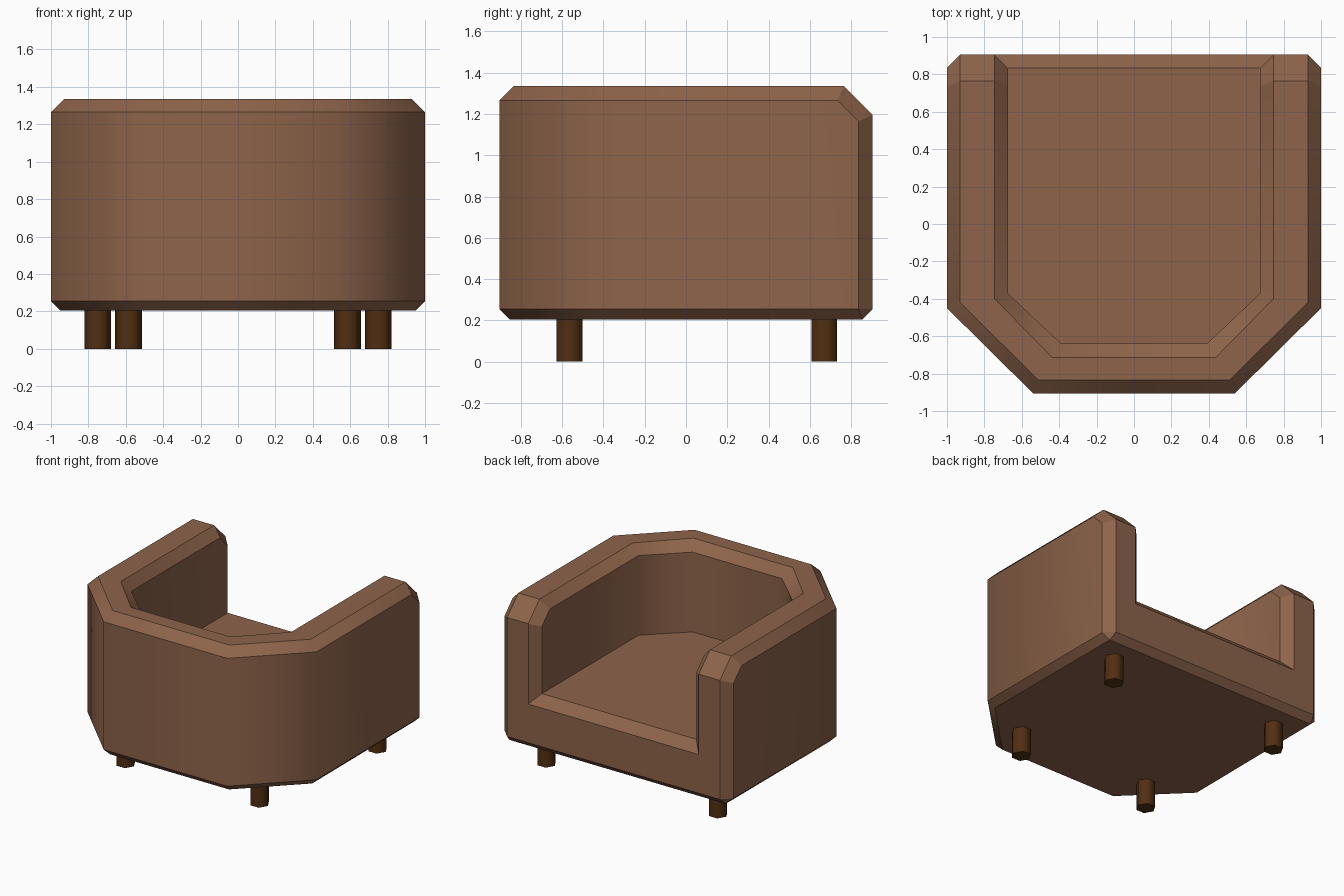
import bpy, bmesh, math

if "Cube" in bpy.data.objects:
    bpy.data.objects.remove(bpy.data.objects["Cube"])


def material(name, rgb):
    m = bpy.data.materials.new(name)
    m.diffuse_color = (*rgb, 1)
    m.use_nodes = True
    m.node_tree.nodes["Principled BSDF"].inputs["Base Color"].default_value = m.diffuse_color
    return m


upholstery = material("brown upholstery", (0.27, 0.127, 0.069))
wood = material("dark wood", (0.084, 0.028, 0.0056))

BOTTOM, LOW, HIGH, TOP, SEAT = 0.205, 0.255, 1.265, 1.335, 0.635


def section(xy):
    """Wall section: under edge, outer low, outer high, top outer, top inner, inner high, seat."""
    under, outer, top_out, top_in, inner = xy
    return [(*under, BOTTOM), (*outer, LOW), (*outer, HIGH), (*top_out, TOP),
            (*top_in, TOP), (*inner, HIGH), (*inner, SEAT)]


# Half of the U-shaped wall, from the middle of the back to the arm end
rings = [section(s) for s in (
    [(0, -.855), (0, -.905), (0, -.835), (0, -.715), (0, -.64)],
    [(.52, -.855), (.54, -.905), (.51, -.835), (.435, -.715), (.39, -.64)],
    [(.95, -.43), (1, -.45), (.93, -.42), (.745, -.40), (.675, -.37)],
)]
# Arm end with clipped top corner and chamfered rim
rings.append([(.945, .855, BOTTOM), (1, .835, LOW), (1, .735, HIGH), (.93, .765, TOP),
              (.745, .765, TOP), (.675, .735, HIGH), (.675, .835, SEAT)])
rings.append([(.945, .855, BOTTOM), (1, .835, LOW), (1, .835, 1.165), (.93, .905, 1.195),
              (.745, .905, 1.195), (.675, .835, 1.165), (.675, .835, SEAT)])
cap = [(.945, .855, BOTTOM), (.93, .905, LOW), (.93, .905, 1.195), (.93, .905, 1.195),
       (.745, .905, 1.195), (.745, .905, 1.195), (.745, .905, .56)]
rings.append(cap)

polys = []
for a, b in zip(rings, rings[1:]):
    for i in range(6):
        polys.append([a[i], a[i + 1], b[i + 1], b[i]])

# Seat, underside, open-side face and its chamfers
mid_low, mid_high = (0, .905, LOW), (0, .905, .56)
mid_seat, mid_under = (0, .835, SEAT), (0, .855, BOTTOM)
polys += [
    [r[6] for r in rings[:4]] + [mid_seat],
    [r[0] for r in rings[:4]] + [mid_under],
    [cap[1], cap[2], cap[4], cap[6], mid_high, mid_low],
    [cap[6], rings[4][6], mid_seat, mid_high],
    [cap[0], cap[1], mid_low, mid_under],
]

# Mirror both halves into one closed body, dropping repeated corners
bm = bmesh.new()
for side in (1, -1):
    for poly in polys:
        pts = list(dict.fromkeys(poly))
        if len(pts) > 2:
            bm.faces.new([bm.verts.new((side * x, y, z)) for x, y, z in pts])
bmesh.ops.remove_doubles(bm, verts=bm.verts, dist=0.0005)
bmesh.ops.recalc_face_normals(bm, faces=bm.faces)
# Shade smoothly around the back corners, keep the chamfers crisp
for f in bm.faces:
    f.smooth = True
for e in bm.edges:
    a, b = (v.co for v in e.verts)
    e.smooth = max(a.y, b.y) < -0.3 and abs(a.z - b.z) > 0.01
mesh = bpy.data.meshes.new("armchair_body")
bm.to_mesh(mesh)
bm.free()
mesh.materials.append(upholstery)
bpy.context.collection.objects.link(bpy.data.objects.new("armchair_body", mesh))

# Four hexagonal legs
for name, x, y in (("back_leg", .585, -.565), ("front_leg", .75, .67)):
    for side, label in ((1, "right"), (-1, "left")):
        bpy.ops.mesh.primitive_cylinder_add(vertices=6, radius=.072, depth=.22,
                                            location=(side * x, y, .11),
                                            rotation=(0, 0, math.pi / 2))
        leg = bpy.context.object
        leg.name = f"{name}_{label}"
        leg.data.materials.append(wood)
        bpy.ops.object.shade_smooth_by_angle(angle=math.radians(65))
